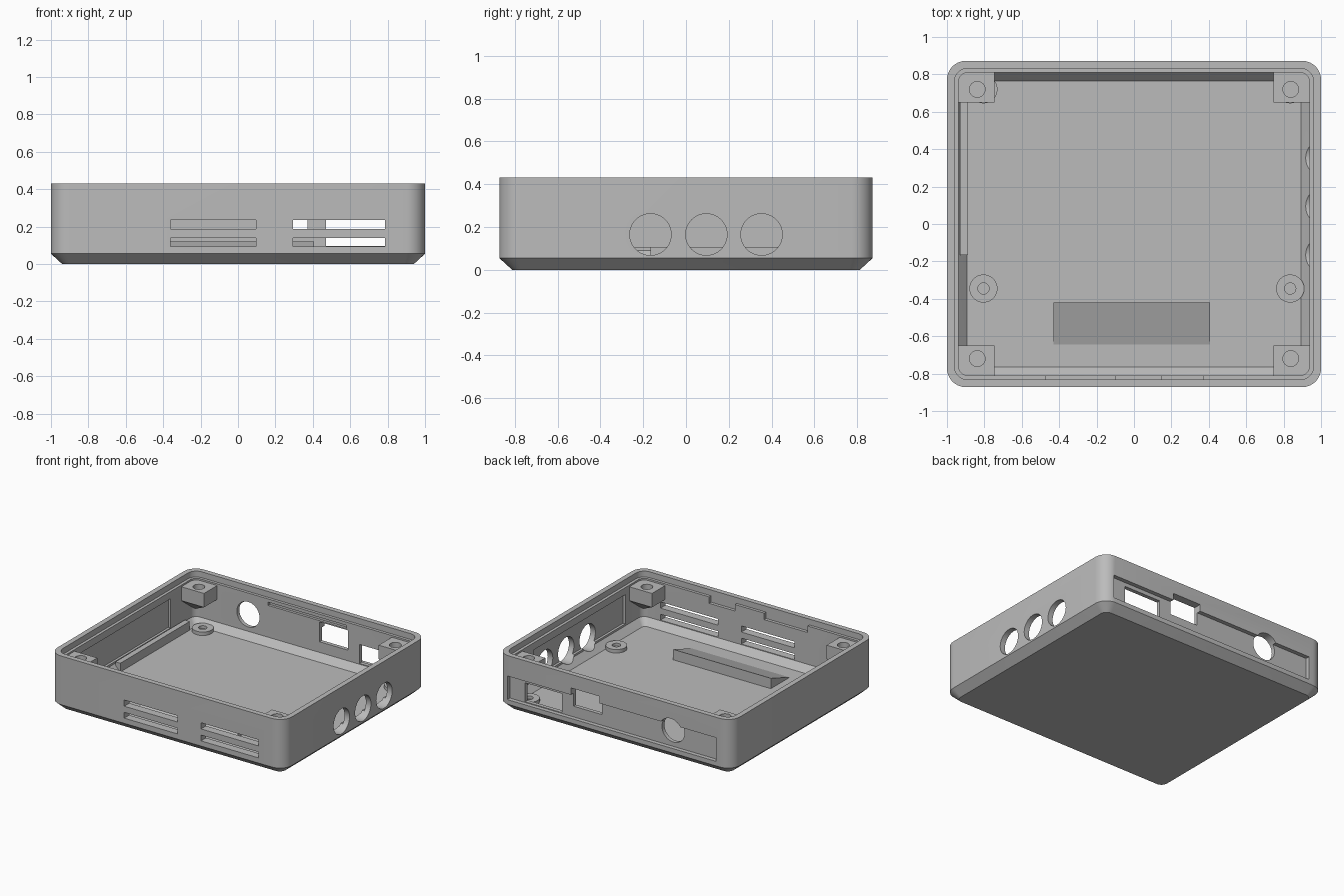
import bpy, bmesh, math
from mathutils import Vector

cube = bpy.data.objects.get("Cube")
if cube:
    bpy.data.objects.remove(cube, do_unlink=True)

grey = bpy.data.materials.new("plain_grey")
grey.use_nodes = True
COLOUR = (0.5, 0.5, 0.5, 1)
grey.diffuse_color = COLOUR
grey.node_tree.nodes["Principled BSDF"].inputs["Base Color"].default_value = COLOUR

HX, HY, TOP, FLOOR = 1.0, 0.872, 0.43, 0.04


def make(name, bm):
    bmesh.ops.recalc_face_normals(bm, faces=bm.faces)
    mesh = bpy.data.meshes.new(name)
    bm.to_mesh(mesh)
    bm.free()
    mesh.materials.append(grey)
    ob = bpy.data.objects.new(name, mesh)
    bpy.context.collection.objects.link(ob)
    return ob


def box(name, x, y, z):
    bm = bmesh.new()
    bmesh.ops.create_cube(bm, size=1)
    for v in bm.verts:
        v.co = Vector([(r[0] + r[1]) / 2 + c * (r[1] - r[0]) for r, c in zip((x, y, z), v.co)])
    return make(name, bm)


def cylinder(name, centre, radius, depth, axis="Z", sides=40):
    bm = bmesh.new()
    bmesh.ops.create_cone(bm, cap_ends=True, segments=sides, radius1=radius,
                          radius2=radius, depth=depth)
    ob = make(name, bm)
    turn = {"X": (0, math.pi / 2, 0), "Y": (math.pi / 2, 0, 0), "Z": (0, 0, 0)}[axis]
    ob.rotation_euler = turn
    ob.location = centre
    return ob


def hull(name, points):
    bm = bmesh.new()
    for p in points:
        bm.verts.new(p)
    bmesh.ops.convex_hull(bm, input=bm.verts)
    return make(name, bm)


def cut(target, cutters):
    for c in cutters:
        c.hide_render = True
        mod = target.modifiers.new("cut", "BOOLEAN")
        mod.operation, mod.solver, mod.object = "DIFFERENCE", "EXACT", c
    bpy.context.view_layer.update()
    graph = bpy.context.evaluated_depsgraph_get()
    mesh = bpy.data.meshes.new_from_object(target.evaluated_get(graph))
    target.modifiers.clear()
    target.data = mesh
    for c in cutters:
        bpy.data.objects.remove(c, do_unlink=True)


def smooth(ob):
    bpy.ops.object.select_all(action="DESELECT")
    ob.select_set(True)
    bpy.context.view_layer.objects.active = ob
    bpy.ops.object.shade_smooth_by_angle(angle=math.radians(25))


# Tray shell: rounded rectangles lofted up the outside and down the inside
def ring(bm, inset, radius, z, steps=8):
    verts = []
    for q, (sx, sy) in enumerate(((1, 1), (-1, 1), (-1, -1), (1, -1))):
        for i in range(steps + 1):
            a = math.pi / 2 * (q + i / steps)
            verts.append(bm.verts.new((sx * (HX - inset - radius) + radius * math.cos(a),
                                       sy * (HY - inset - radius) + radius * math.sin(a), z)))
    return verts


bm = bmesh.new()
rings = [ring(bm, *r) for r in (
    (0.06, 0.05, 0), (0, 0.1, 0.055), (0, 0.1, TOP), (0.04, 0.07, TOP), (0.04, 0.07, 0.385),
    (0.062, 0.05, 0.385), (0.062, 0.05, 0.09), (0.108, 0.03, FLOOR))]
for a, b in zip(rings, rings[1:]):
    for i in range(len(a)):
        j = (i + 1) % len(a)
        bm.faces.new((a[i], a[j], b[j], b[i]))
bm.faces.new(rings[0])
bm.faces.new(rings[-1])
tray = make("tray_shell", bm)

cutters = []
# Front vent slots
for x in ((-0.36, 0.095), (0.295, 0.785)):
    for z in ((0.095, 0.14), (0.187, 0.235)):
        cutters.append(box("slot_cutter", x, (-0.95, -0.7), z))
# Round ports in the +x wall
for y in (-0.166, 0.095, 0.353):
    cutters.append(cylinder("port_cutter", (1, y, 0.165), 0.097, 0.3, "X"))
# Back recess, two square ports and a round port
cutters.append(box("back_recess_cutter", (-0.865, 0.915), (0.84, 0.95), (0.09, 0.272)))
cutters.append(box("wide_port_cutter", (0.47, 0.785), (0.7, 0.96), (0.096, 0.242)))
cutters.append(box("square_port_cutter", (0.128, 0.372), (0.71, 0.97), (0.172, 0.325)))
cutters.append(cylinder("back_port_cutter", (-0.48, 0.85, 0.22), 0.097, 0.3, "Y"))
# Shallow pockets inside the walls
for x in ((0.15, 0.37), (-0.47, -0.1)):
    cutters.append(box("front_notch_cutter", x, (-0.834, -0.7), (0.335, 0.4)))
cutters.append(box("back_groove_cutter", (-0.31, 0.36), (0.7, 0.83), (0.335, 0.36)))
for s in (-1, 1):
    x = sorted((s * 0.9, s * 0.957))
    cutters.append(box("side_pocket_cutter", x, (-0.6, 0.52), (0.105, 0.33)))
cut(tray, cutters)
smooth(tray)

# Corner screw posts, undersides tapering into the corners
for sx in (-1, 1):
    for sy in (-1, 1):
        xi, xo, yi, yo = sx * 0.745, sx * 0.952, sy * 0.65, sy * 0.826
        side = ("left" if sx > 0 else "right")
        end = ("back" if sy > 0 else "front")
        post = hull(f"screw_post_{end}_{side}",
                    [(x, y, 0.372) for x in (xi, xo) for y in (yi, yo)] +
                    [(xi, yi, 0.265), (xi, yo, 0.265), (xo, yi, 0.265), (xo, yo, 0.13)])
        cut(post, [cylinder("screw_cutter", (sx * 0.838, sy * 0.72, 0.37), 0.042, 0.16)])
        smooth(post)

# Board standoffs on the floor
for x in (-0.805, 0.835):
    for y in (-0.345, 0.72):
        standoff = cylinder("standoff", (x, y, 0.05), 0.075, 0.034)
        cut(standoff, [cylinder("standoff_cutter", (x, y, 0.06), 0.03, 0.03)])
        smooth(standoff)

# Side rail and front wedge on the floor
box("side_rail", (-0.93, -0.888), (-0.165, 0.68), (0.035, 0.107))
hull("front_wedge", [(x, y, z) for x in (-0.43, 0.405)
                     for y, z in ((-0.42, 0.035), (-0.42, 0.12), (-0.645, 0.035), (-0.645, 0.042))])
